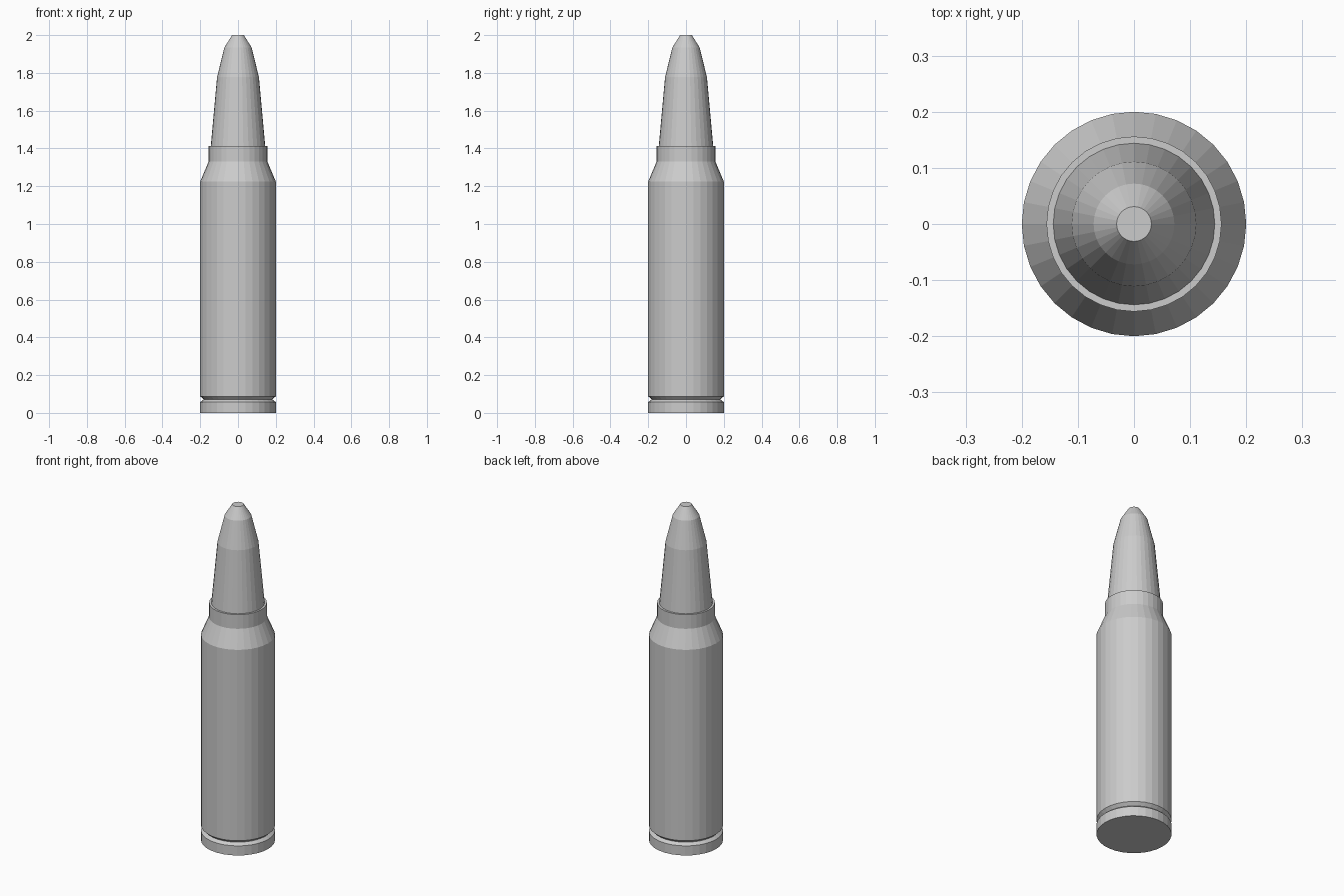
import bpy
import bmesh
from math import cos, sin, tau

if "Cube" in bpy.data.objects:
    bpy.data.objects.remove(bpy.data.objects["Cube"])

SIDES = 32


def lathe(name, profile, cap_bottom=False, cap_top=False):
    """Revolve (radius, z) points around the z axis with flat facets."""
    bm = bmesh.new()
    rings = [[bm.verts.new((r * cos(tau * i / SIDES), r * sin(tau * i / SIDES), z))
              for i in range(SIDES)] for r, z in profile]
    for low, high in zip(rings, rings[1:]):
        for i in range(SIDES):
            j = (i + 1) % SIDES
            bm.faces.new((low[i], low[j], high[j], high[i]))
    if cap_bottom:
        bm.faces.new(rings[0][::-1])
    if cap_top:
        bm.faces.new(rings[-1])
    mesh = bpy.data.meshes.new(name)
    bm.to_mesh(mesh)
    bm.free()
    obj = bpy.data.objects.new(name, mesh)
    bpy.context.collection.objects.link(obj)
    return obj


# Case: rim, extractor groove, body, shoulder, neck and mouth lip
lathe("case", [(0.2, 0), (0.2, 0.057), (0.182, 0.071), (0.2, 0.088),
               (0.2, 1.225), (0.156, 1.33), (0.156, 1.414), (0.144, 1.414)],
      cap_bottom=True)

# Bullet: tapered shank, curved nose and flat tip
lathe("bullet", [(0.144, 1.414), (0.111, 1.777), (0.072, 1.935), (0.031, 2.0)],
      cap_top=True)
